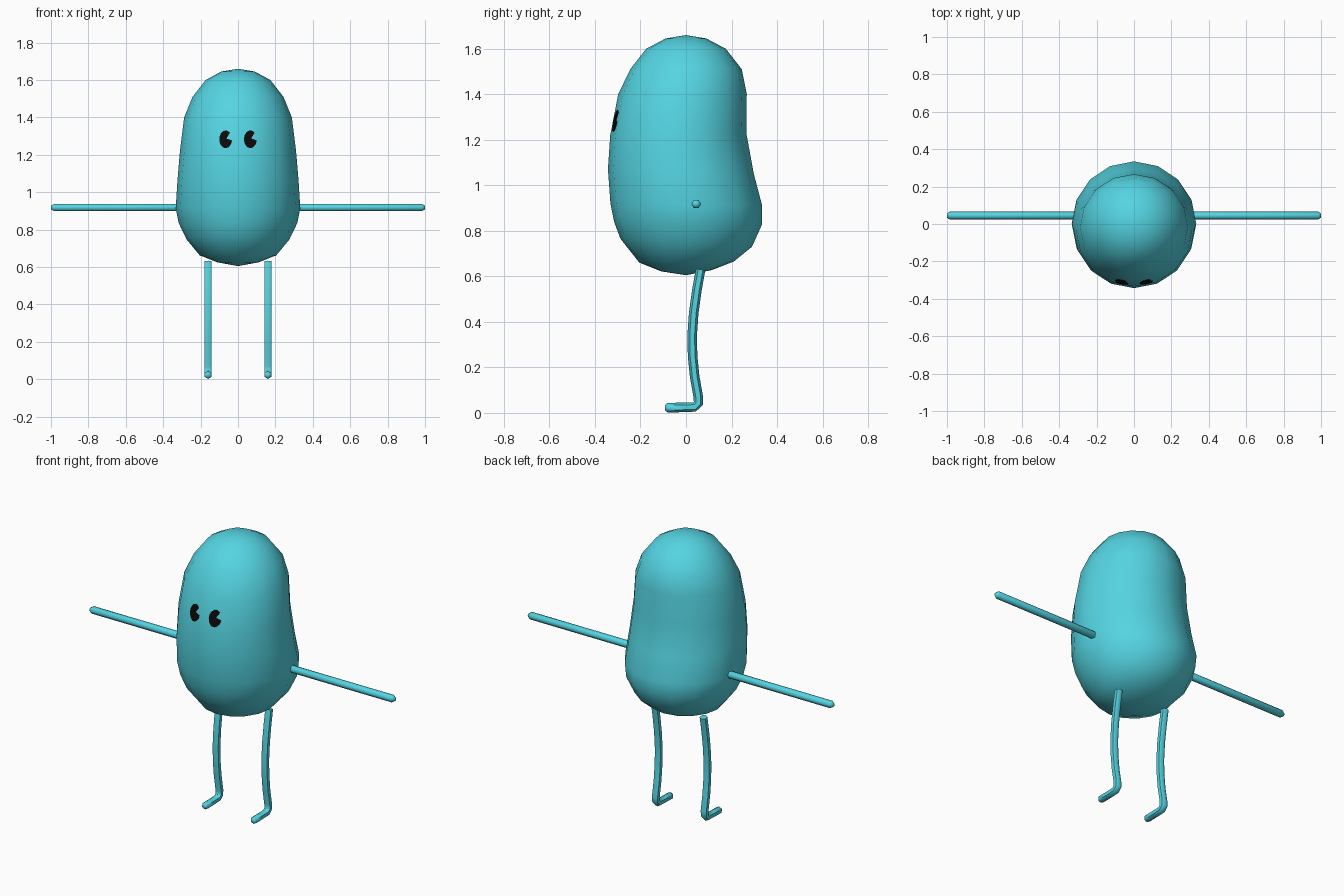
import bpy, bmesh, math
from mathutils import Vector
from mathutils.bvhtree import BVHTree

if "Cube" in bpy.data.objects:
    bpy.data.objects.remove(bpy.data.objects["Cube"])


def material(name, rgb):
    m = bpy.data.materials.new(name)
    m.diffuse_color = (*rgb, 1)
    m.use_nodes = True
    m.node_tree.nodes["Principled BSDF"].inputs["Base Color"].default_value = m.diffuse_color
    return m


TEAL = material("teal", (0.089, 0.66, 0.76))
BLACK = material("black", (0.003, 0.003, 0.003))


def finish(name, bm, mat, smooth=60):
    bmesh.ops.recalc_face_normals(bm, faces=bm.faces)
    mesh = bpy.data.meshes.new(name)
    bm.to_mesh(mesh)
    bm.free()
    mesh.materials.append(mat)
    ob = bpy.data.objects.new(name, mesh)
    bpy.context.collection.objects.link(ob)
    bpy.ops.object.select_all(action='DESELECT')
    ob.select_set(True)
    bpy.context.view_layer.objects.active = ob
    if smooth:
        bpy.ops.object.shade_smooth_by_angle(angle=math.radians(smooth))
    return ob


def bridge(bm, a, b):
    n = len(a)
    for i in range(n):
        bm.faces.new((a[i], a[(i + 1) % n], b[(i + 1) % n], b[i]))


# Bean body: front y, front z, back y, back z, half width
RINGS = [
    (-0.11, 0.622, 0.115, 0.628, 0.11),
    (-0.205, 0.66, 0.21, 0.665, 0.205),
    (-0.288, 0.765, 0.29, 0.73, 0.275),
    (-0.316, 0.84, 0.335, 0.83, 0.317),
    (-0.332, 0.92, 0.335, 0.91, 0.333),
    (-0.343, 1.07, 0.298, 1.05, 0.324),
    (-0.333, 1.22, 0.265, 1.23, 0.31),
    (-0.298, 1.40, 0.267, 1.40, 0.288),
    (-0.245, 1.51, 0.245, 1.51, 0.243),
    (-0.175, 1.60, 0.175, 1.60, 0.173),
    (-0.09, 1.645, 0.09, 1.645, 0.09),
]
SEG = 16
bm = bmesh.new()
rows = []
for fy, fz, by, bz, w in RINGS:
    row = []
    for i in range(SEG):
        a = math.tau * i / SEG
        t = (1 - math.cos(a)) / 2
        row.append(bm.verts.new((w * math.sin(a), fy + (by - fy) * t, fz + (bz - fz) * t)))
    rows.append(row)
for a, b in zip(rows, rows[1:]):
    bridge(bm, a, b)
for row, z in ((rows[0], 0.605), (rows[-1], 1.66)):
    pole = bm.verts.new((0, 0, z))
    for i in range(SEG):
        bm.faces.new((row[i], row[(i + 1) % SEG], pole))
bmesh.ops.recalc_face_normals(bm, faces=bm.faces)
surface = BVHTree.FromBMesh(bm)
finish("body", bm, TEAL, 80)


def tube(name, path, side, radii, sides=6):
    """Six-sided limb swept along a path; side is normal to the path plane."""
    bm = bmesh.new()
    pts = [Vector(p) for p in path]
    side = Vector(side)
    prev = None
    for i, p in enumerate(pts):
        d = (pts[min(i + 1, len(pts) - 1)] - pts[max(i - 1, 0)]).normalized()
        u = side.cross(d)
        ring = []
        for k in range(sides):
            a = math.tau * k / sides
            ring.append(bm.verts.new(p + radii[i] * (u * math.cos(a) + side * math.sin(a))))
        if prev:
            bridge(bm, prev, ring)
        else:
            bm.faces.new(ring)
        prev = ring
    bm.faces.new(prev)
    return finish(name, bm, TEAL)


R = 0.021
LEG = [(0.064, 0.63), (0.048, 0.54), (0.034, 0.44), (0.027, 0.34), (0.029, 0.25),
       (0.038, 0.16), (0.054, 0.07), (0.054, 0.042), (0.038, 0.026),
       (-0.02, 0.024), (-0.08, 0.023), (-0.092, 0.023)]
for s, label in ((-1, "right"), (1, "left")):
    # Straight outstretched arm with a rounded tip
    tube(label + "_arm", [(s * x, 0.045, 0.918) for x in (0.28, 0.3, 0.985, 1.0)],
         (0, 0, 1), (0.012, R, R, 0.011))
    # Curved leg running into a small foot
    tube(label + "_leg", [(s * 0.16, y, z) for y, z in LEG],
         (1, 0, 0), [R] * (len(LEG) - 1) + [0.012])

    # Oval eye with a wedge-shaped notch, laid on the body surface
    bm = bmesh.new()
    outline = [(0.004, 0.004)]
    for i in range(21):
        a = math.radians(48 + i * (305 / 20))
        outline.append((0.034 * math.cos(a), 0.047 * math.sin(a)))
    verts = []
    for dx, dz in outline:
        hit = surface.ray_cast(Vector((s * 0.066 + dx, -2, 1.283 + dz)), Vector((0, 1, 0)))[0]
        verts.append(bm.verts.new(hit + Vector((0, -0.005, 0))))
    faces = [bm.faces.new((verts[0], verts[i], verts[i + 1])) for i in range(1, len(verts) - 1)]
    ext = bmesh.ops.extrude_face_region(bm, geom=faces)
    for v in ext["geom"]:
        if isinstance(v, bmesh.types.BMVert):
            v.co.y += 0.008
    finish(label + "_eye", bm, BLACK, 0)
